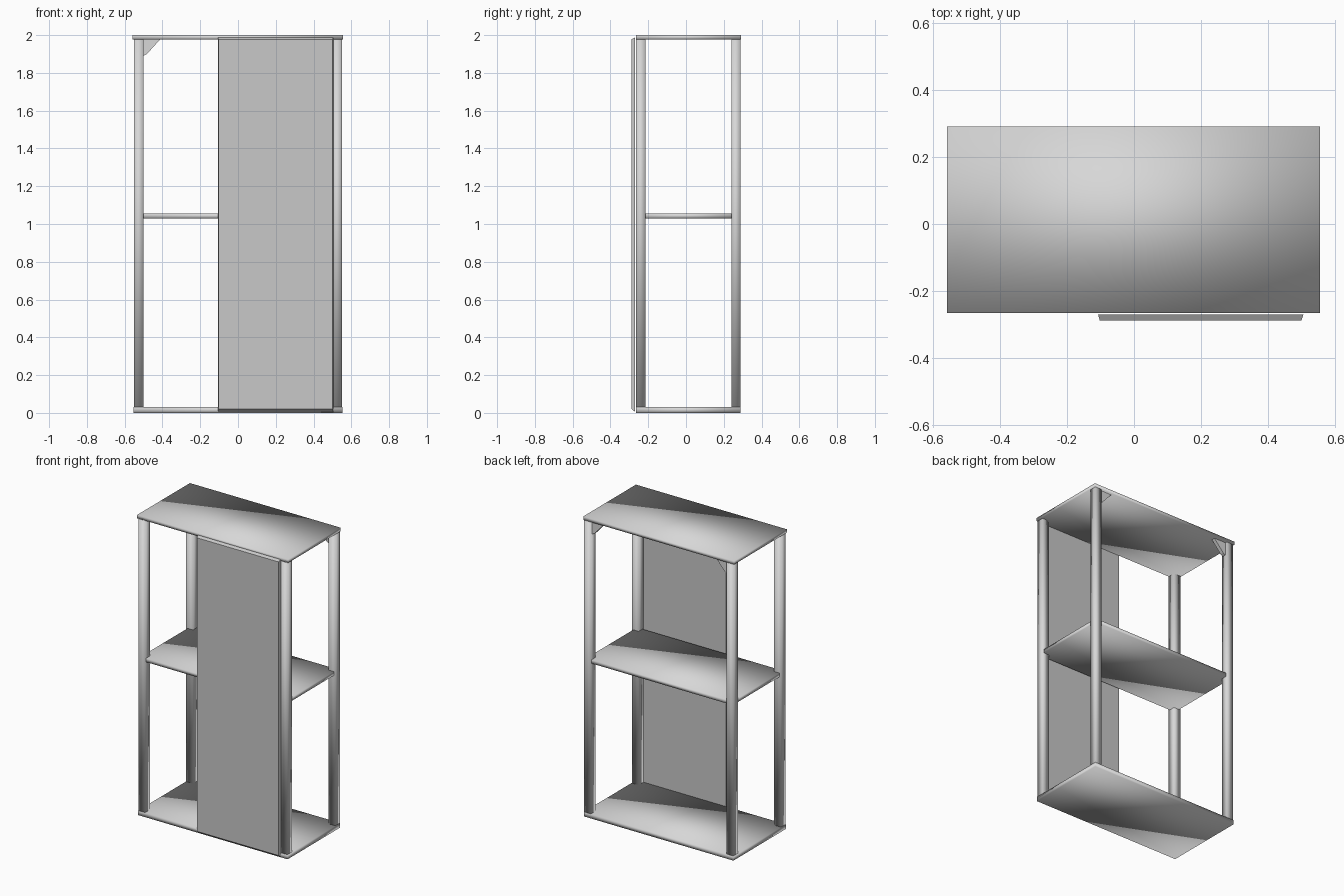
import bpy, bmesh

if "Cube" in bpy.data.objects:
    bpy.data.objects.remove(bpy.data.objects["Cube"])


def material(name, v):
    m = bpy.data.materials.new(name)
    m.diffuse_color = (v, v, v, 1)
    m.use_nodes = True
    m.node_tree.nodes["Principled BSDF"].inputs["Base Color"].default_value = m.diffuse_color
    return m


frame_mat = material("light_grey", 0.68)
door_mat = material("mid_grey", 0.58)


def finish(name, bm, mat, smooth):
    bmesh.ops.recalc_face_normals(bm, faces=bm.faces)
    for f in bm.faces:
        f.smooth = smooth
    me = bpy.data.meshes.new(name)
    bm.to_mesh(me)
    bm.free()
    me.materials.append(mat)
    ob = bpy.data.objects.new(name, me)
    bpy.context.collection.objects.link(ob)
    return ob


def box(name, x, y, z, mat=frame_mat, smooth=True):
    bm = bmesh.new()
    bmesh.ops.create_cube(bm, size=1)
    for v in bm.verts:
        for i, (a, b) in enumerate((x, y, z)):
            v.co[i] = a if v.co[i] < 0 else b
    return finish(name, bm, mat, smooth)


# Panels: top overhangs slightly, shelf is set into the posts
box("top_panel", (-0.558, 0.555), (-0.265, 0.29), (1.977, 2.0))
box("middle_shelf", (-0.54, 0.54), (-0.255, 0.28), (1.03, 1.055))
box("bottom_panel", (-0.552, 0.552), (-0.266, 0.289), (0.0, 0.03))

# Four corner posts
for side, x in (("left", (-0.55, -0.5)), ("right", (0.5, 0.55))):
    for end, y in (("front", (-0.265, -0.215)), ("back", (0.24, 0.288))):
        box(f"{end}_{side}_post", x, y, (0.005, 1.985))

# Corner brackets at the top of the back posts
for side, s in (("left", -1), ("right", 1)):
    bm = bmesh.new()
    profile = [(0.505, 1.98), (0.41, 1.98), (0.482, 1.9), (0.505, 1.888)]
    face = bm.faces.new([bm.verts.new((s * x, 0.25, z)) for x, z in profile])
    ext = bmesh.ops.extrude_face_region(bm, geom=[face])["geom"]
    bmesh.ops.translate(bm, vec=(0, 0.025, 0),
                        verts=[g for g in ext if isinstance(g, bmesh.types.BMVert)])
    # close the starting side again if the extrusion consumed it
    bmesh.ops.holes_fill(bm, edges=[e for e in bm.edges if e.is_boundary])
    finish(f"{side}_bracket", bm, frame_mat, False)

# Sliding door, with its front face drawn in to make sloped edges
door = box("sliding_door", (-0.107, 0.505), (-0.288, -0.27), (0.006, 1.988),
           door_mat, False)
for v in door.data.vertices:
    if v.co.y < -0.28:
        v.co.x += 0.005 if v.co.x < 0 else -0.006
        v.co.z += 0.014 if v.co.z < 1 else -0.01
